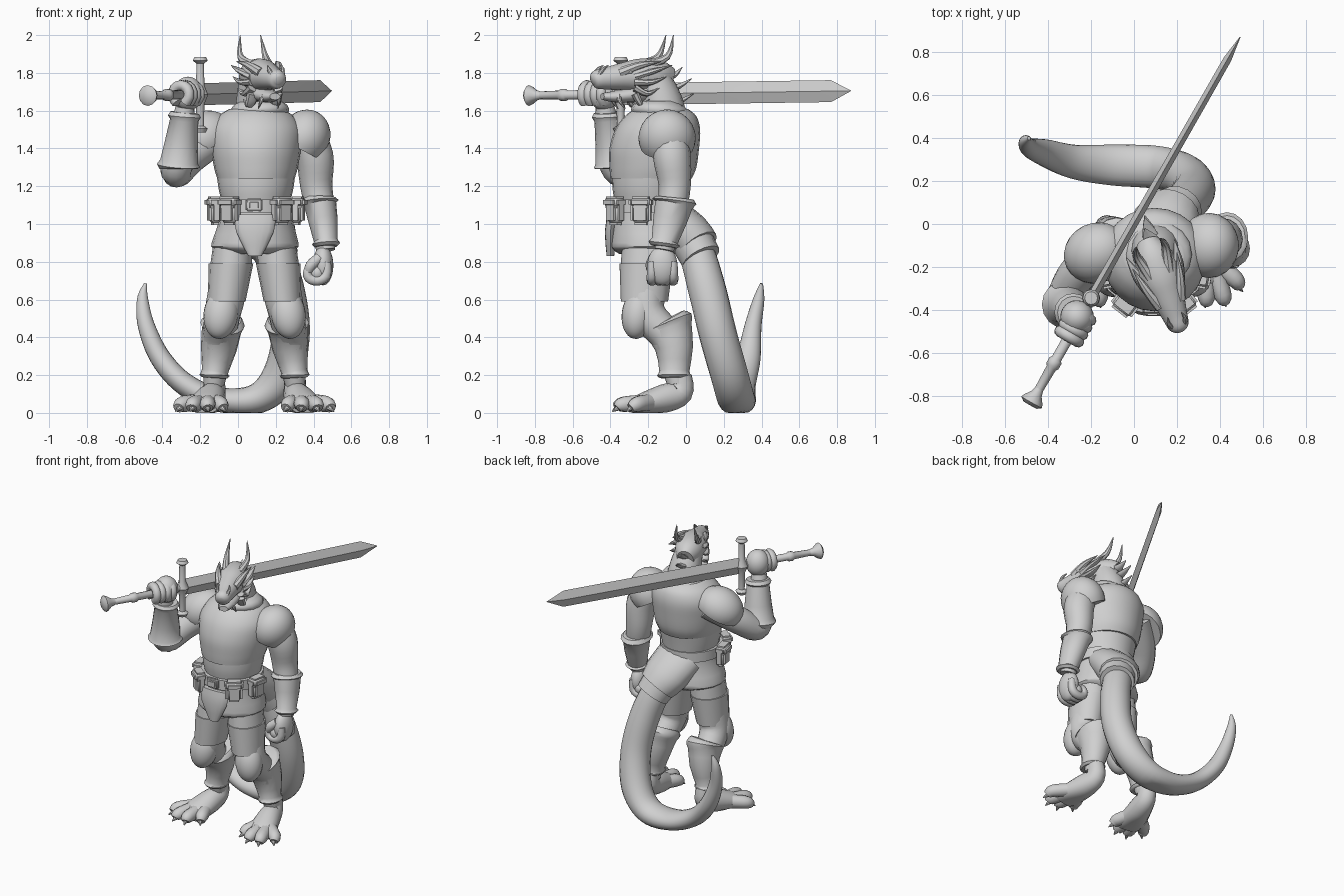
import bpy, bmesh, math
from mathutils import Vector

cube = bpy.data.objects.get("Cube")
if cube:
    bpy.data.objects.remove(cube)

X, Y, Z = Vector((1, 0, 0)), Vector((0, 1, 0)), Vector((0, 0, 1))

GREY = bpy.data.materials.new("light grey")
GREY.use_nodes = True
GREY.diffuse_color = (.63, .63, .63, 1)
GREY.node_tree.nodes["Principled BSDF"].inputs["Base Color"].default_value = GREY.diffuse_color


def finish(name, bm, angle=40):
    bmesh.ops.recalc_face_normals(bm, faces=bm.faces[:])
    mesh = bpy.data.meshes.new(name)
    bm.to_mesh(mesh)
    bm.free()
    mesh.materials.append(GREY)
    mesh.shade_smooth()
    mesh.set_sharp_from_angle(angle=math.radians(angle))
    obj = bpy.data.objects.new(name, mesh)
    bpy.context.scene.collection.objects.link(obj)
    return obj


def spline(points, steps):
    """Catmull-Rom interpolation of equal-length tuples."""
    out = []
    last = len(points) - 1
    for i in range(last):
        p = [points[min(max(i + j, 0), last)] for j in (-1, 0, 1, 2)]
        for s in range(steps):
            t = s / steps
            out.append([b + t * ((c - a) + t * ((2*a - 5*b + 4*c - d) + t * (3*b - a - 3*c + d))) / 2
                        for a, b, c, d in zip(*p)])
    return out + [points[-1]]


def loft(name, points, sides=16, steps=4, ref=X, flat=False, angle=40):
    """Skin elliptical rings (x, y, z, radius[, second radius]) along a path."""
    rows = spline([tuple(p) if len(p) > 4 else (*p, p[-1]) for p in points], steps)
    centres = [Vector(r[:3]) for r in rows]
    bm = bmesh.new()
    rings = []
    for i, row in enumerate(rows):
        along = Z if flat else (centres[min(i + 1, len(rows) - 1)] - centres[max(i - 1, 0)]).normalized()
        u = (ref - along * ref.dot(along)).normalized()
        v = along.cross(u)
        ring = []
        for k in range(sides):
            a = math.tau * k / sides
            p = centres[i] + u * row[3] * math.cos(a) + v * row[4] * math.sin(a)
            p.z = max(p.z, 0)
            ring.append(bm.verts.new(p))
        rings.append(ring)
    for r, s in zip(rings, rings[1:]):
        for k in range(sides):
            n = (k + 1) % sides
            bm.faces.new((r[k], r[n], s[n], s[k]))
    bm.faces.new(rings[0])
    bm.faces.new(rings[-1])
    return finish(name, bm, angle)


def ball(name, loc, size, rot=(0, 0, 0), cut=None):
    """Ellipsoid, optionally trimmed below a local height."""
    bm = bmesh.new()
    bmesh.ops.create_uvsphere(bm, u_segments=24, v_segments=14, radius=1)
    if cut is not None:
        bmesh.ops.bisect_plane(bm, geom=bm.verts[:] + bm.edges[:] + bm.faces[:],
                               plane_co=Z * cut, plane_no=Z, clear_inner=True)
        bmesh.ops.holes_fill(bm, edges=[e for e in bm.edges if e.is_boundary])
    obj = finish(name, bm)
    obj.location, obj.scale, obj.rotation_euler = loc, size, [math.radians(r) for r in rot]


def box(name, loc, size, turn=0):
    bm = bmesh.new()
    bmesh.ops.create_cube(bm, size=1)
    bmesh.ops.scale(bm, vec=size, verts=bm.verts[:])
    bmesh.ops.bevel(bm, geom=bm.edges[:], offset=min(size) * .3, segments=3, affect='EDGES')
    obj = finish(name, bm)
    obj.location, obj.rotation_euler = loc, (0, 0, turn)


def spike(name, base, middle, tip, r, thin=1):
    loft(name, [(*base, r, r * thin), (*middle, r * .7, r * .7 * thin), (*tip, .002)], sides=8, ref=X + Y * .3)


# Torso armour
MID = .095
loft("belly_plate", [(MID, -.19, 1.13, .185, .19), (MID, -.19, 1.2, .2, .2), (MID, -.18, 1.32, .215, .21)],
     flat=True, sides=24)
loft("breastplate", [(MID, -.185, 1.24, .205, .215), (MID, -.175, 1.3, .222, .23), (MID, -.168, 1.4, .238, .237),
                     (MID, -.15, 1.5, .24, .225), (MID, -.135, 1.57, .2, .19), (MID, -.13, 1.61, .14, .14)],
     flat=True, sides=24)
loft("collar", [(.11, -.13, 1.56, .14, .13), (.115, -.14, 1.6, .155, .15),
                (.12, -.15, 1.63, .14, .13), (.12, -.15, 1.65, .11, .1)], flat=True)
loft("neck", [(.1, -.1, 1.5, .12), (.1, -.13, 1.65, .11), (.1, -.18, 1.78, .09)])

# Belt, pouches and skirt
loft("belt", [(MID, -.2, 1.06, .205), (MID, -.2, 1.13, .205)], flat=True, sides=24, steps=1)
box("buckle", (.085, -.405, 1.1), (.09, .03, .07))
box("buckle_inset", (.085, -.422, 1.1), (.05, .01, .035))
for side in (-1, 1):
    for deg, label in ((38, "front"), (80, "side")):
        a = side * math.radians(deg)
        for part, z, grow, tall in (("pouch", 1.065, 0, .14), ("pouch_flap", 1.115, .012, .06)):
            r = .22 + grow / 2
            box(f"{label}_{part}", (MID + r * math.sin(a), -.2 - r * math.cos(a), z),
                (.11 + grow, .075 + grow, tall), a)
loft("skirt", [(MID, -.2, 1.09, .19), (MID, -.2, 1.0, .2, .195), (.09, -.195, .9, .23, .205),
               (.09, -.195, .87, .22, .2), (MID, -.19, .84, .14, .16)], flat=True, sides=20, steps=2)
loft("front_flap", [(.09, -.385, 1.05, .11, .03), (.09, -.4, .96, .1, .03), (.09, -.4, .83, .035, .02)],
     flat=True, steps=2)

# Head, built in its own turned frame
FORWARD = Vector((.345, -.939, 0))
SIDE = Vector((.939, .345, 0))


def head(f, s, z):
    return Vector((.1, -.18, z)) + FORWARD * f + SIDE * s


def head_loft(name, rows):
    loft(name, [(*head(f, 0, z), a, b) for f, z, a, b in rows], ref=SIDE)


head_loft("skull", [(-.1, 1.76, .055, .07), (-.03, 1.78, .09, .09), (.07, 1.785, .1, .09), (.16, 1.78, .08, .075),
                    (.26, 1.77, .06, .058), (.32, 1.765, .047, .047), (.34, 1.76, .02, .02)])
head_loft("jaw", [(-.04, 1.71, .08, .06), (.08, 1.69, .072, .045), (.2, 1.675, .052, .032), (.28, 1.675, .03, .018)])
for s in (-1, 1):
    spike("horn", head(.06, s * .045, 1.84), head(-.06, s * .07, 1.885), head(-.1, s * .057, 2), .026)
    spike("brow_ridge", head(.2, s * .05, 1.8), head(.1, s * .085, 1.84), head(-.01, s * .11, 1.86), .028)
    for z, out, back in ((1.82, .12, .07), (1.76, .12, .04), (1.7, .11, 0), (1.64, .095, -.05)):
        spike("cheek_frill", head(.12, s * .065, (z + 1.74) / 2), head(.06 - back / 2, s * (out - .02), z - .01),
              head(-back, s * out, z + .02), .035, .6)
    spike("chin_spike", head(.2, s * .035, 1.68), head(.2, s * .05, 1.65), head(.17, s * .055, 1.61), .016)
    spike("snout_horn", head(.31, s * .03, 1.79), head(.29, s * .04, 1.82), head(.26, s * .035, 1.84), .014)
    ball("eye", head(.15, s * .075, 1.805), (.014, .014, .01))
for y, z in ((-.02, 1.83), (.03, 1.77), (.04, 1.69)):
    spike("neck_fin", (.09, -.1, z - .06), (.07, (y - .1) / 2, z - .04), (.05, y, z), .045, .45)

# Sword, laid along its axis from pommel to tip
POMMEL, TIP = Vector((-.485, -.845, 1.68)), Vector((.495, .872, 1.705))
AXIS = (TIP - POMMEL).normalized()
LENGTH = (TIP - POMMEL).length


def on_sword(t):
    return POMMEL + AXIS * t


def sword_part(name, rows, sides=12, angle=40):
    loft(name, [(*on_sword(t), a, b) for t, a, b in rows], sides, 1, Z, angle=angle)


sword_part("blade", [(.55, .058, .021), (LENGTH - .12, .058, .019), (LENGTH, .002, .002)], 4, 15)
sword_part("grip", [(t, r, r) for t, r in ((.06, .02), (.2, .024), (.21, .032), (.24, .032), (.25, .024), (.57, .026))])
sword_part("pommel", [(t, r, r) for t, r in ((0, .035), (.015, .055), (.03, .05), (.06, .028), (.09, .02))])
g = on_sword(.575)
loft("crossguard", [(g.x, g.y, 1.685 + z, r) for z, r in
                    ((-.2, .03), (-.18, .04), (-.165, .02), (-.05, .022), (0, .042), (.05, .022),
                     (.165, .02), (.18, .04), (.2, .03))], 12, 1)

# Raised right arm gripping the sword
loft("right_arm", [(-.1, -.1, 1.48, .1), (-.25, -.22, 1.36, .092), (-.325, -.34, 1.275, .082),
                   (-.31, -.39, 1.38, .085), (-.28, -.43, 1.62, .05)], steps=6)
loft("right_bracer", [(-.315, -.375, 1.29, .1), (-.315, -.375, 1.31, .115), (-.312, -.38, 1.33, .1),
                      (-.3, -.39, 1.42, .09), (-.285, -.41, 1.55, .075), (-.284, -.411, 1.57, .088),
                      (-.282, -.412, 1.59, .075)], steps=1)
ball("right_palm", (-.265, -.435, 1.69), (.078, .08, .09), (0, 0, 30))
ACROSS = AXIS.cross(Z).normalized()
for i in range(4):
    c = on_sword(.37 + i * .038)
    loft("right_finger", [(*(c + (ACROSS * math.cos(a) + Z * math.sin(a)) * .05), .028)
                          for a in [math.radians(d) for d in range(-60, 241, 50)]], 10, 2, AXIS)
ball("right_pauldron", (-.175, -.135, 1.46), (.16, .14, .135), (0, -28, 25), -.3)

# Lowered left arm
loft("left_arm", [(.35, -.09, 1.5, .09), (.405, -.075, 1.36, .1), (.415, -.06, 1.2, .085),
                  (.44, -.08, 1.05, .075), (.465, -.115, .86, .05)])
loft("left_bracer", [(.433, -.06, 1.14, .085, .1), (.433, -.062, 1.12, .1, .118), (.436, -.065, 1.1, .085, .1),
                     (.45, -.085, 1.02, .078, .09), (.465, -.113, .91, .063, .07), (.466, -.115, .895, .075, .085),
                     (.467, -.117, .88, .06, .07)], steps=1)
ball("left_palm", (.45, -.125, .78), (.055, .08, .105))
ball("left_fist_core", (.42, -.125, .74), (.055, .08, .06))
for i in range(4):
    y = -.18 + i * .037
    loft("left_finger", [(.47, y, .8, .024), (.465, y, .725, .028), (.42, y, .7, .028), (.375, y, .715, .027),
                         (.37, y, .755, .024), (.4, y, .775, .02)], 10, 3, Y)
loft("left_thumb", [(.43, -.17, .82, .03), (.385, -.185, .78, .03), (.37, -.18, .74, .02)], 10, 3, Y)
ball("left_pauldron", (.35, -.1, 1.455), (.135, .152, .155), (0, 28, 0), -.4)

# Legs, mirrored about the body's middle
for s, name in ((-1, "right"), (1, "left")):
    def leg(part, rows, **options):
        loft(f"{name}_{part}", [(.088 + s * d, *rest) for d, *rest in rows], **options)

    leg("leg", [(.1, -.18, .95, .09), (.145, -.21, .65, .1), (.17, -.2, .52, .095), (.19, -.09, .38, .085),
                (.215, -.045, .15, .055)])
    leg("thigh_guard", [(.115, -.205, .92, .1, .13), (.125, -.21, .77, .112, .137)], flat=True, steps=1)
    leg("lower_thigh_guard", [(.125, -.21, .79, .118, .142), (.148, -.22, .59, .1, .125)], flat=True, steps=1)
    ball(f"{name}_knee_guard", (.088 + s * .178, -.255, .525), (.092, .085, .135), (-8, s * -8, 0))
    leg("greave", [(.17, -.11, .49, .1, .11), (.17, -.1, .47, .118, .14), (.175, -.09, .44, .105, .125),
                   (.19, -.062, .34, .095, .1), (.21, -.062, .22, .07, .08), (.212, -.062, .2, .08, .092),
                   (.213, -.062, .185, .066, .078)], steps=2)
    leg("foot", [(.215, -.025, .2, .055), (.215, -.03, .11, .062, .068), (.235, -.12, .075, .08, .075),
                 (.265, -.24, .045, .095, .055), (.275, -.29, .03, .08, .035)])
    for d, y in ((.18, -.3), (.25, -.355), (.325, -.35), (.385, -.28)):
        leg("toe", [(.26 + (d - .28) * .5, -.2, .055, .045), (d, y + .02, .045, .042),
                    (d + (d - .27) * .15, y - .012, .025, .028)], sides=10)
        leg("claw", [(d, y, .035, .022), (d + (d - .27) * .3, y - .035, .008, .003)], sides=8, steps=1)

# Tail sweeping down, along the ground and up again
loft("tail", [(.12, -.06, 1.0, .1), (.18, .045, .87, .095), (.25, .11, .66, .1), (.28, .168, .42, .1),
              (.23, .23, .2, .1), (.1, .265, .075, .1, .08), (-.1, .275, .07, .095, .065), (-.28, .29, .15, .08, .06),
              (-.41, .33, .29, .065, .055), (-.485, .355, .46, .045), (-.505, .385, .6, .03), (-.49, .4, .685, .008)],
     sides=20, steps=6, ref=Y)
loft("tail_guard", [(.11, -.1, 1.05, .17, .11), (.15, .01, .95, .16, .12), (.185, .065, .88, .13, .115)], steps=2)
loft("tail_guard_lower", [(.15, .01, .95, .13, .115), (.21, .08, .82, .115, .108)], steps=1)
